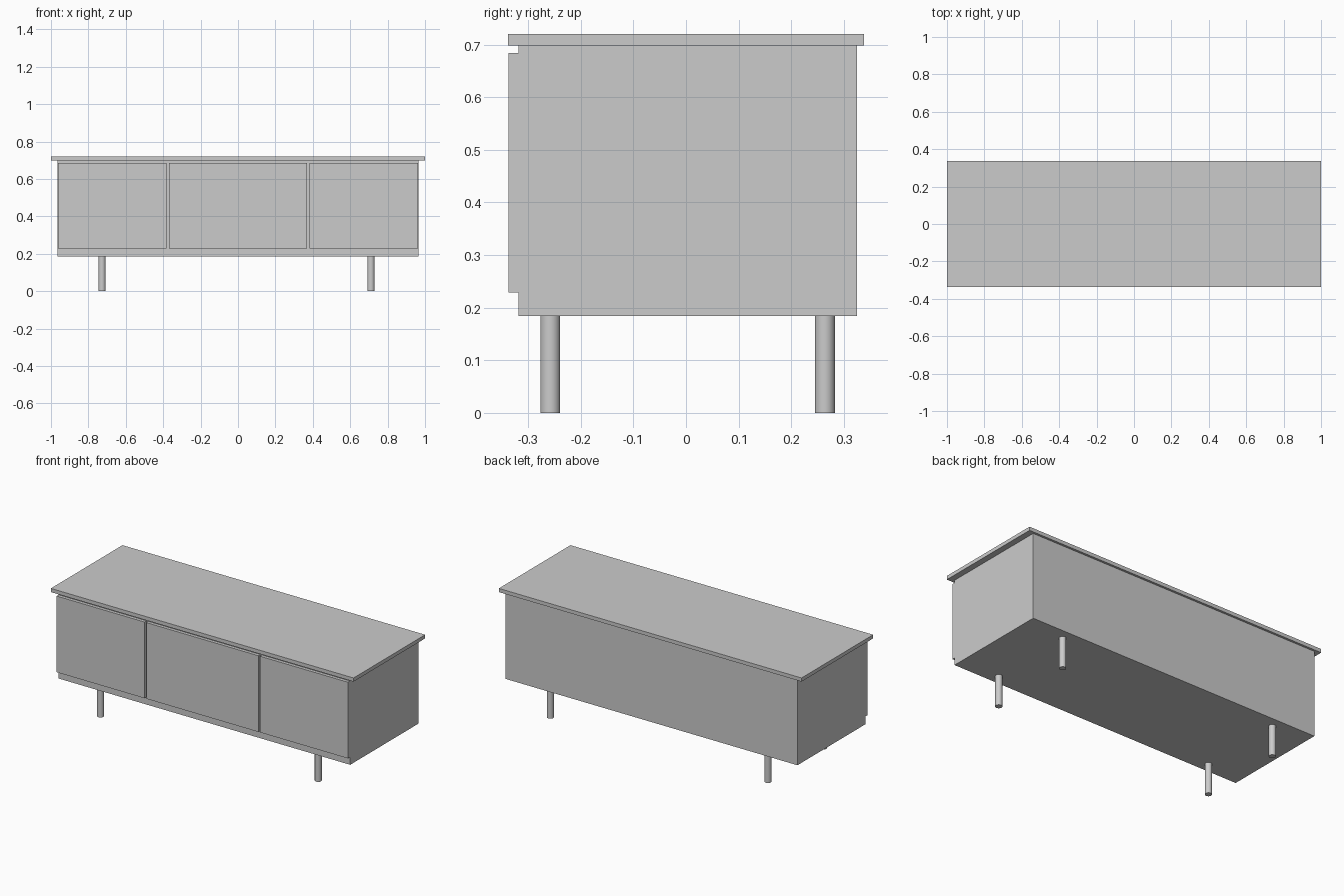
import bpy

if "Cube" in bpy.data.objects:
    bpy.data.objects.remove(bpy.data.objects["Cube"])


def box(name, x, y, z):
    """Axis-aligned box from (min, max) ranges."""
    r = (x, y, z)
    bpy.ops.mesh.primitive_cube_add(size=1, location=[(a + b) / 2 for a, b in r])
    ob = bpy.context.object
    ob.name = name
    ob.scale = [b - a for a, b in r]
    bpy.ops.object.transform_apply(location=False, rotation=False, scale=True)
    return ob


# Cabinet body and overhanging top
box("cabinet_body", (-0.964, 0.964), (-0.318, 0.325), (0.184, 0.698))
box("table_top", (-1.0, 1.0), (-0.338, 0.338), (0.698, 0.72))

# Three door panels standing proud of the front
for name, x in (("left_door", (-0.962, -0.382)),
                ("middle_door", (-0.37, 0.37)),
                ("right_door", (0.382, 0.962))):
    box(name, x, (-0.337, -0.318), (0.229, 0.684))

# Four round legs
for side, x in (("left", -0.727), ("right", 0.711)):
    for end, y in (("front", -0.258), ("back", 0.264)):
        bpy.ops.mesh.primitive_cylinder_add(vertices=32, radius=0.019, depth=0.184,
                                            location=(x, y, 0.092))
        bpy.context.object.name = f"{end}_{side}_leg"
        bpy.ops.object.shade_smooth_by_angle()
